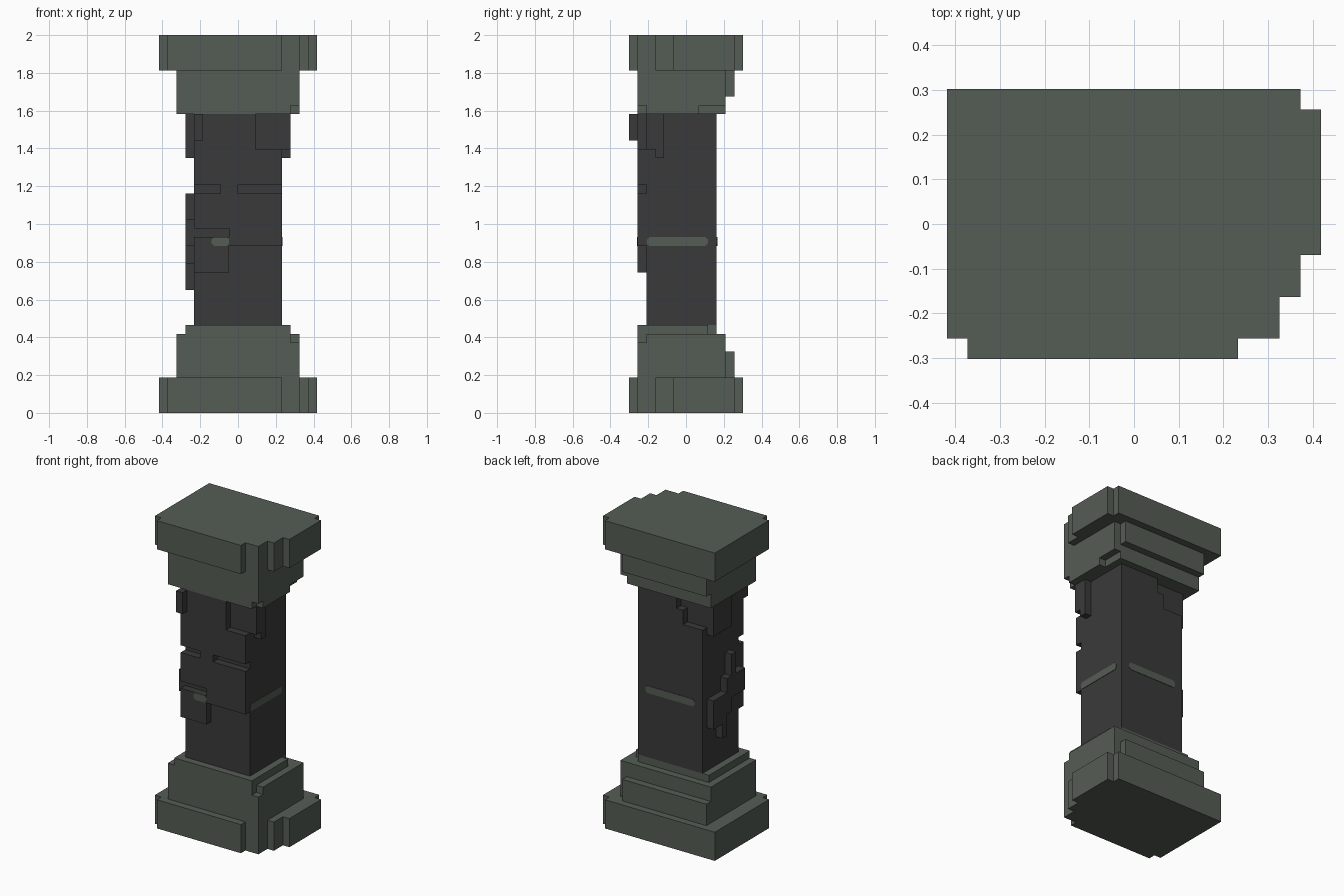
import bpy, bmesh
from mathutils import Vector

if "Cube" in bpy.data.objects:
    bpy.data.objects.remove(bpy.data.objects["Cube"], do_unlink=True)

U = 2 / 43                                   # edge of one block
ORIGIN = Vector((9, 6.5, 0))                 # block grid centre


def make_material(name, rgb):
    mat = bpy.data.materials.new(name)
    mat.use_nodes = True
    mat.diffuse_color = (*rgb, 1)
    mat.node_tree.nodes["Principled BSDF"].inputs["Base Color"].default_value = (*rgb, 1)
    return mat


STONE = make_material("green grey stone", (0.091, 0.107, 0.089))
DARK = make_material("dark stone", (0.042, 0.042, 0.042))


def box(x0, x1, y0, y1, z0, z1):
    """Set of block cells filling a box."""
    return {(x, y, z) for x in range(x0, x1) for y in range(y0, y1) for z in range(z0, z1)}


def finish(bm, name, mat):
    mesh = bpy.data.meshes.new(name)
    bm.to_mesh(mesh)
    bm.free()
    mesh.materials.append(mat)
    obj = bpy.data.objects.new(name, mesh)
    bpy.context.collection.objects.link(obj)
    return obj


def build(name, cells, mat):
    """Skin the exposed sides of the cells and merge coplanar faces."""
    bm = bmesh.new()
    for cell in cells:
        for axis in range(3):
            for side in (0, 1):
                near = list(cell)
                near[axis] += 2 * side - 1
                if tuple(near) in cells:
                    continue
                a, b = (axis + 1) % 3, (axis + 2) % 3
                corners = []
                for da, db in ((0, 0), (1, 0), (1, 1), (0, 1)):
                    p = Vector(cell)
                    p[axis] += side
                    p[a] += da
                    p[b] += db
                    corners.append(bm.verts.new((p - ORIGIN) * U))
                bm.faces.new(corners if side else corners[::-1])
    bmesh.ops.remove_doubles(bm, verts=bm.verts, dist=U / 100)
    bmesh.ops.dissolve_limit(bm, angle_limit=0.01, verts=bm.verts, edges=bm.edges)
    return finish(bm, name, mat)


def slab(z0, z1):
    """Wide end slab with chipped corners."""
    return (box(0, 18, 0, 13, z0, z1)
            - box(0, 1, 0, 1, z0, z1) - box(14, 18, 0, 1, z0, z1)
            - box(16, 18, 1, 3, z0, z1) - box(17, 18, 3, 5, z0, z1)
            - box(17, 18, 12, 13, z0, z1))


# Base: slab, block with back ledge, thin collar
base = slab(0, 4) | box(2, 16, 1, 11, 4, 9) | box(2, 15, 11, 12, 4, 7) | box(3, 15, 1, 10, 9, 10)
base -= box(15, 16, 1, 2, 8, 9) | box(14, 15, 9, 10, 9, 10)
build("base", base, STONE)

# Capital: block with back ledge, slab on top
capital = slab(39, 43) | box(2, 16, 1, 11, 34, 39) | box(2, 15, 11, 12, 36, 39)
capital -= box(15, 16, 1, 2, 34, 35) | box(15, 16, 8, 11, 34, 35)
build("capital", capital, STONE)

# Shaft core and thicker front layer
shaft = box(4, 14, 2, 10, 10, 34) | box(4, 14, 1, 2, 19, 34) | box(4, 8, 1, 2, 16, 20)
# Front grooves and recessed corner
shaft -= box(4, 7, 1, 2, 25, 26) | box(9, 14, 1, 2, 25, 26)
shaft -= box(4, 8, 1, 2, 20, 21) | box(11, 14, 1, 2, 30, 34)
# Back recess
shaft -= box(4, 7, 9, 10, 30, 34) | box(7, 8, 9, 10, 32, 34)
# Raised patches under the capital
shaft |= box(4, 5, 0, 1, 31, 34) | box(3, 4, 5, 9, 29, 34)
shaft |= box(14, 15, 2, 3, 30, 34) | box(14, 15, 3, 4, 29, 34)
# Raised branching crust on the -x side
shaft |= box(3, 4, 4, 5, 22, 25) | box(3, 4, 2, 6, 19, 22) | box(3, 4, 5, 7, 17, 20)
shaft |= box(3, 4, 7, 9, 16, 20) | box(3, 4, 6, 7, 14, 17)
build("shaft", shaft, DARK)


def stripe(name, along, start, end, level, outward):
    """Thin plate with clipped ends lying on a shaft side."""
    c, z0 = 0.28, 19
    outline = [(start + c, z0), (end - c, z0), (end, z0 + c), (end, z0 + 1 - c),
               (end - c, z0 + 1), (start + c, z0 + 1), (start, z0 + 1 - c), (start, z0 + c)]
    bm = bmesh.new()
    verts = []
    for s, z in outline:
        p = Vector((0, 0, z))
        p[along] = s
        p[1 - along] = level
        verts.append(bm.verts.new((p - ORIGIN) * U))
    face = bm.faces.new(verts)
    shift = Vector((0, 0, 0))
    shift[1 - along] = 0.003 * outward
    grown = bmesh.ops.extrude_face_region(bm, geom=[face])["geom"]
    moved = [g for g in grown if isinstance(g, bmesh.types.BMVert)]
    bmesh.ops.translate(bm, verts=moved, vec=shift)
    bmesh.ops.recalc_face_normals(bm, faces=bm.faces)
    finish(bm, name, STONE)


stripe("front_stripe", 0, 6, 8, 1, -1)
stripe("back_stripe", 0, 5.2, 12.8, 10, 1)
stripe("side_stripe", 1, 2.05, 9, 14, 1)
